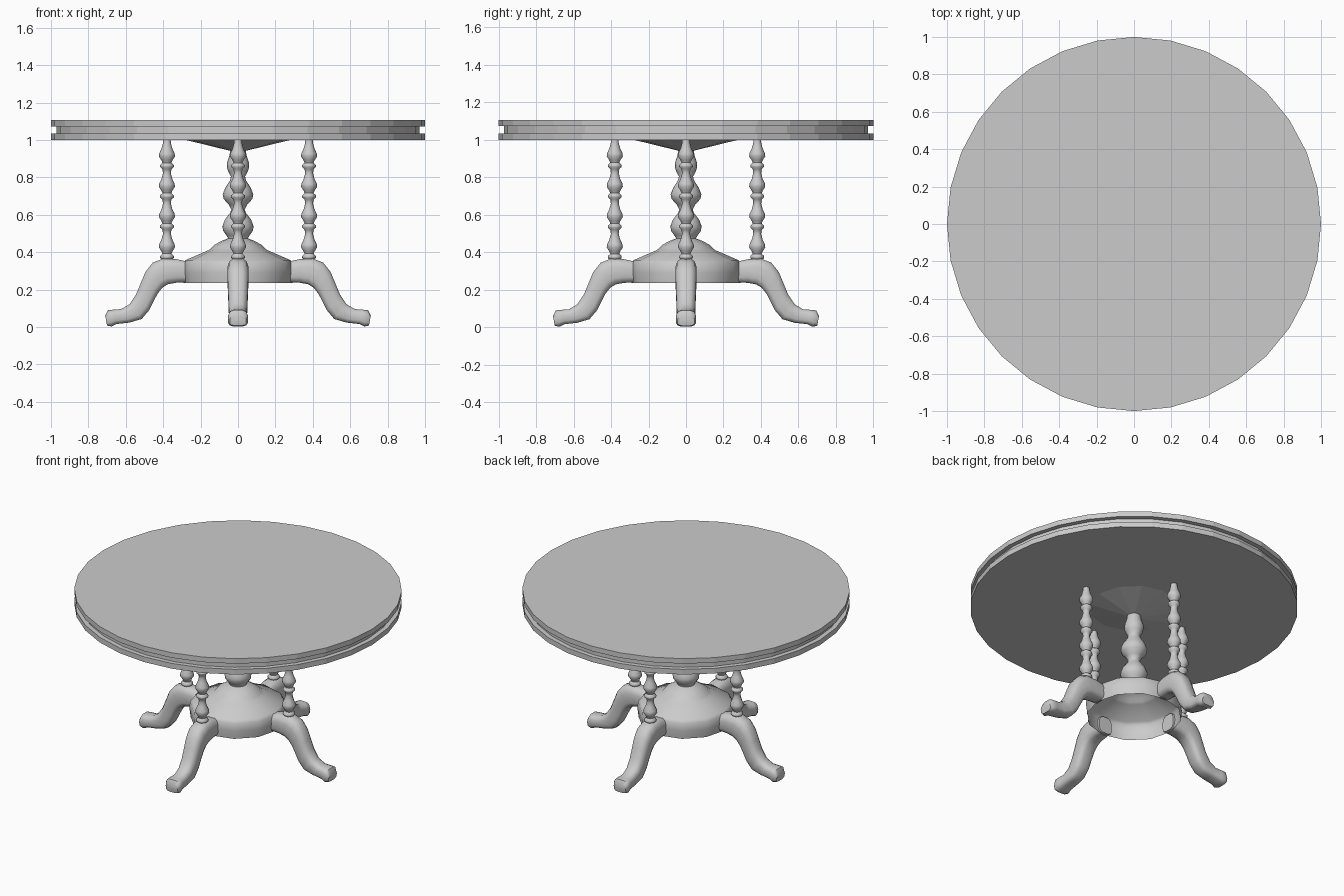
import bpy, bmesh, math
from mathutils import Matrix, Vector

cube = bpy.data.objects.get("Cube")
if cube:
    bpy.data.objects.remove(cube, do_unlink=True)

mat = bpy.data.materials.new("plain grey")
mat.use_nodes = True
GREY = (0.6, 0.6, 0.6, 1)
mat.diffuse_color = GREY
mat.node_tree.nodes["Principled BSDF"].inputs["Base Color"].default_value = GREY


def loft(name, rings, caps=True, smooth=40):
    """Skin a list of equal-sized vertex rings."""
    bm = bmesh.new()
    rows = [[bm.verts.new(p) for p in ring] for ring in rings]
    n = len(rows[0])
    for a, b in zip(rows, rows[1:]):
        for i in range(n):
            j = (i + 1) % n
            bm.faces.new((a[i], a[j], b[j], b[i]))
    if caps:
        bm.faces.new(rows[0])
        bm.faces.new(rows[-1])
    bmesh.ops.recalc_face_normals(bm, faces=bm.faces)
    mesh = bpy.data.meshes.new(name)
    bm.to_mesh(mesh)
    bm.free()
    mesh.materials.append(mat)
    obj = bpy.data.objects.new(name, mesh)
    bpy.context.collection.objects.link(obj)
    if smooth:
        bpy.ops.object.select_all(action='DESELECT')
        obj.select_set(True)
        bpy.context.view_layer.objects.active = obj
        bpy.ops.object.shade_smooth_by_angle(angle=math.radians(smooth))
    return obj


def turned(name, profile, sides, **kw):
    """Revolve (radius, z) pairs about the z axis."""
    angles = [math.tau * i / sides for i in range(sides)]
    return loft(name, [[(r * math.cos(a), r * math.sin(a), z) for a in angles]
                       for r, z in profile], **kw)


def around(obj, part):
    """Make four copies, one per side."""
    sides = ("left", "back", "right", "front")
    base = obj.matrix_world.copy()
    for i, side in enumerate(sides):
        o = obj if i == 0 else bpy.data.objects.new(part, obj.data)
        if i:
            bpy.context.collection.objects.link(o)
        o.name = f"{side}_{part}"
        o.matrix_world = Matrix.Rotation(i * math.pi / 2, 4, 'Z') @ base


# Round top: two slabs with a recessed band between
turned("table_top", [(1, 1.0), (1, 1.035), (0.97, 1.035), (0.97, 1.073),
                     (1, 1.073), (1, 1.107)], 32, smooth=0)

# Shallow cone under the top
turned("top_support", [(0.02, 0.937), (0.29, 1.003)], 12, smooth=0)

# Central turned column
turned("centre_column", [
    (0.06, 0.44), (0.05, 0.47), (0.062, 0.49), (0.08, 0.515), (0.083, 0.54),
    (0.07, 0.575), (0.042, 0.61), (0.036, 0.63), (0.05, 0.655), (0.077, 0.685),
    (0.082, 0.71), (0.068, 0.745), (0.042, 0.785), (0.038, 0.805), (0.052, 0.83),
    (0.06, 0.855), (0.058, 0.88), (0.045, 0.92), (0.04, 0.96)], 16, smooth=60)

# Base drum, open underneath
turned("base_drum", [(0.05, 0.475), (0.09, 0.46), (0.13, 0.437), (0.145, 0.42),
                     (0.16, 0.41), (0.28, 0.358), (0.295, 0.34), (0.297, 0.29),
                     (0.29, 0.235)], 12, caps=False, smooth=50)

# Spindles: the same turned bead four times
bead = [(0.024, 0.0), (0.037, 0.012), (0.037, 0.022), (0.024, 0.034),
        (0.03, 0.048), (0.043, 0.068), (0.041, 0.085), (0.029, 0.11), (0.021, 0.14)]
profile = [(r, 0.358 + 0.162 * k + z) for k in range(4) for r, z in bead]
spindle = turned("spindle", profile + [(0.02, 1.002)], 12, smooth=60)
spindle.location.x = 0.38
bpy.context.view_layer.update()
around(spindle, "spindle")

# Legs: paired upper and lower outline points (x, z), and half width
outline = [
    ((0.27, 0.35), (0.27, 0.24), 0.05), ((0.33, 0.363), (0.33, 0.237), 0.055),
    ((0.40, 0.366), (0.375, 0.229), 0.058), ((0.455, 0.345), (0.405, 0.21), 0.058),
    ((0.495, 0.295), (0.43, 0.178), 0.056), ((0.52, 0.235), (0.45, 0.14), 0.054),
    ((0.545, 0.175), (0.475, 0.09), 0.052), ((0.58, 0.122), (0.515, 0.043), 0.05),
    ((0.625, 0.096), (0.58, 0.024), 0.047), ((0.665, 0.093), (0.65, 0.016), 0.052),
    ((0.695, 0.09), (0.675, 0.003), 0.055), ((0.71, 0.06), (0.70, 0.008), 0.045)]
rings = []
for top, low, half in outline:
    t, b = Vector((top[0], 0, top[1])), Vector((low[0], 0, low[1]))
    ring = []
    for i in range(12):
        a = math.tau * (i + 0.5) / 12
        c, s = math.cos(a), math.sin(a)
        power = 0.8 if s > 0 else 0.5
        y = half * math.copysign(abs(c) ** 0.6, c)
        h = math.copysign(abs(s) ** power, s) / math.sin(math.radians(75)) ** power
        p = (t + b) / 2 + (t - b) / 2 * h
        ring.append((p.x, y, p.z))
    rings.append(ring)
around(loft("leg", rings, smooth=50), "leg")
